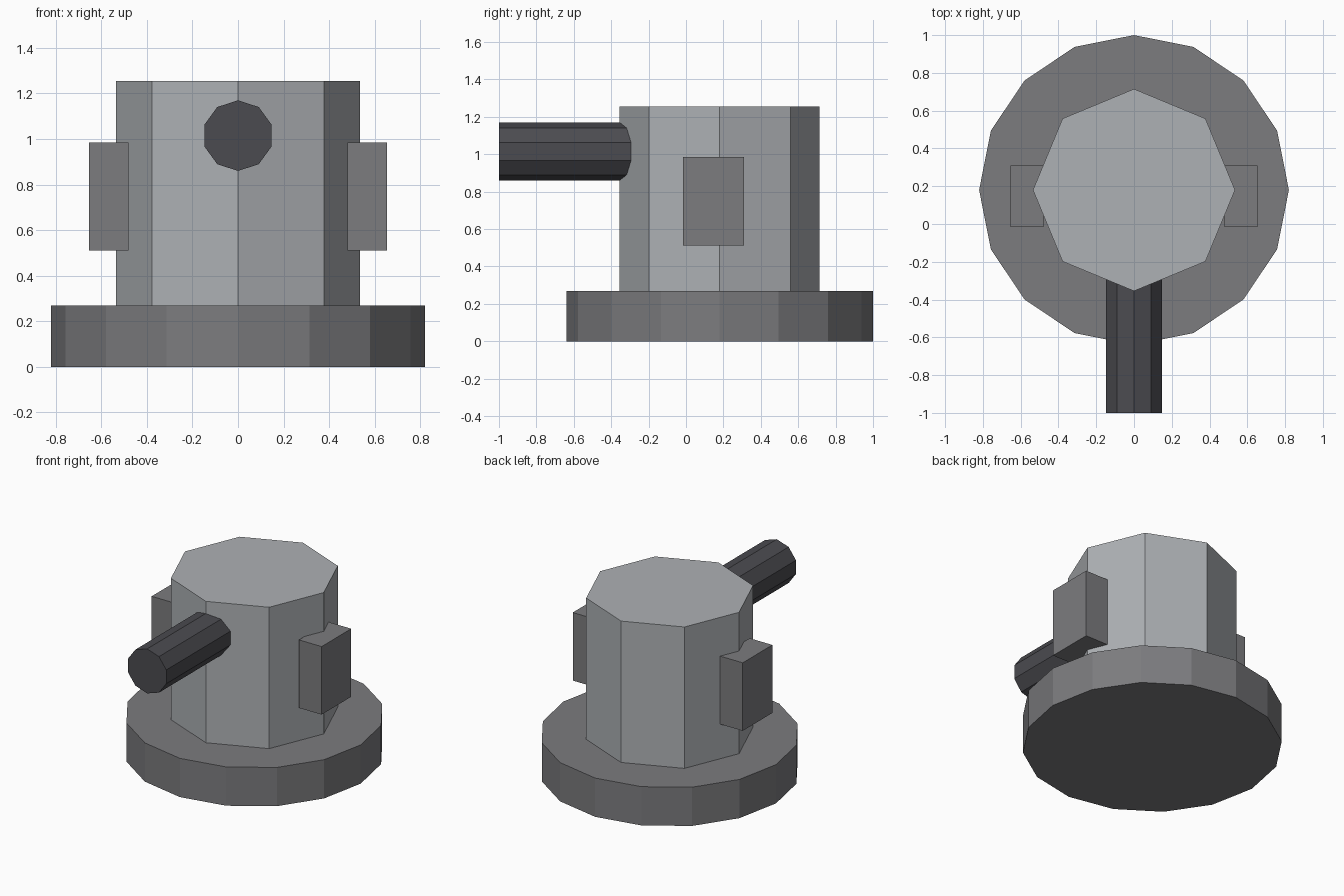
import bpy
from math import pi

if "Cube" in bpy.data.objects:
    bpy.data.objects.remove(bpy.data.objects["Cube"])

CY = 0.18  # y of the turret axis


def material(name, value):
    mat = bpy.data.materials.new(name)
    mat.diffuse_color = (*value, 1)
    mat.use_nodes = True
    mat.node_tree.nodes["Principled BSDF"].inputs["Base Color"].default_value = mat.diffuse_color
    return mat


mid = material("mid_grey", (0.2, 0.2, 0.21))
light = material("light_grey", (0.42, 0.44, 0.46))
dark = material("dark_grey", (0.07, 0.07, 0.08))


def finish(name, mat):
    obj = bpy.context.object
    obj.name = name
    obj.data.materials.append(mat)
    return obj


def prism(name, sides, radius, start, end, mat, rot=(0, 0, 0)):
    """Prism running between two axis-aligned points."""
    length = sum(abs(a - b) for a, b in zip(start, end))
    centre = [(a + b) / 2 for a, b in zip(start, end)]
    bpy.ops.mesh.primitive_cylinder_add(vertices=sides, radius=radius, depth=length,
                                        location=centre, rotation=rot)
    return finish(name, mat)


# Round base plate and octagonal housing
prism("base_plate", 16, 0.82, (0, CY, 0), (0, CY, 0.27), mid)
prism("housing", 8, 0.535, (0, CY, 0.27), (0, CY, 1.255), light)

# Ten-sided barrel, pushed into the front of the housing
prism("barrel", 10, 0.155, (0, -1.0, 1.015), (0, -0.1, 1.015), dark, (pi / 2, 0, 0))

# Side boxes
for side, name in ((-1, "left_side_box"), (1, "right_side_box")):
    bpy.ops.mesh.primitive_cube_add(size=1, location=(side * 0.5675, 0.148, 0.748))
    box = finish(name, mid)
    box.scale = (0.175, 0.326, 0.474)
